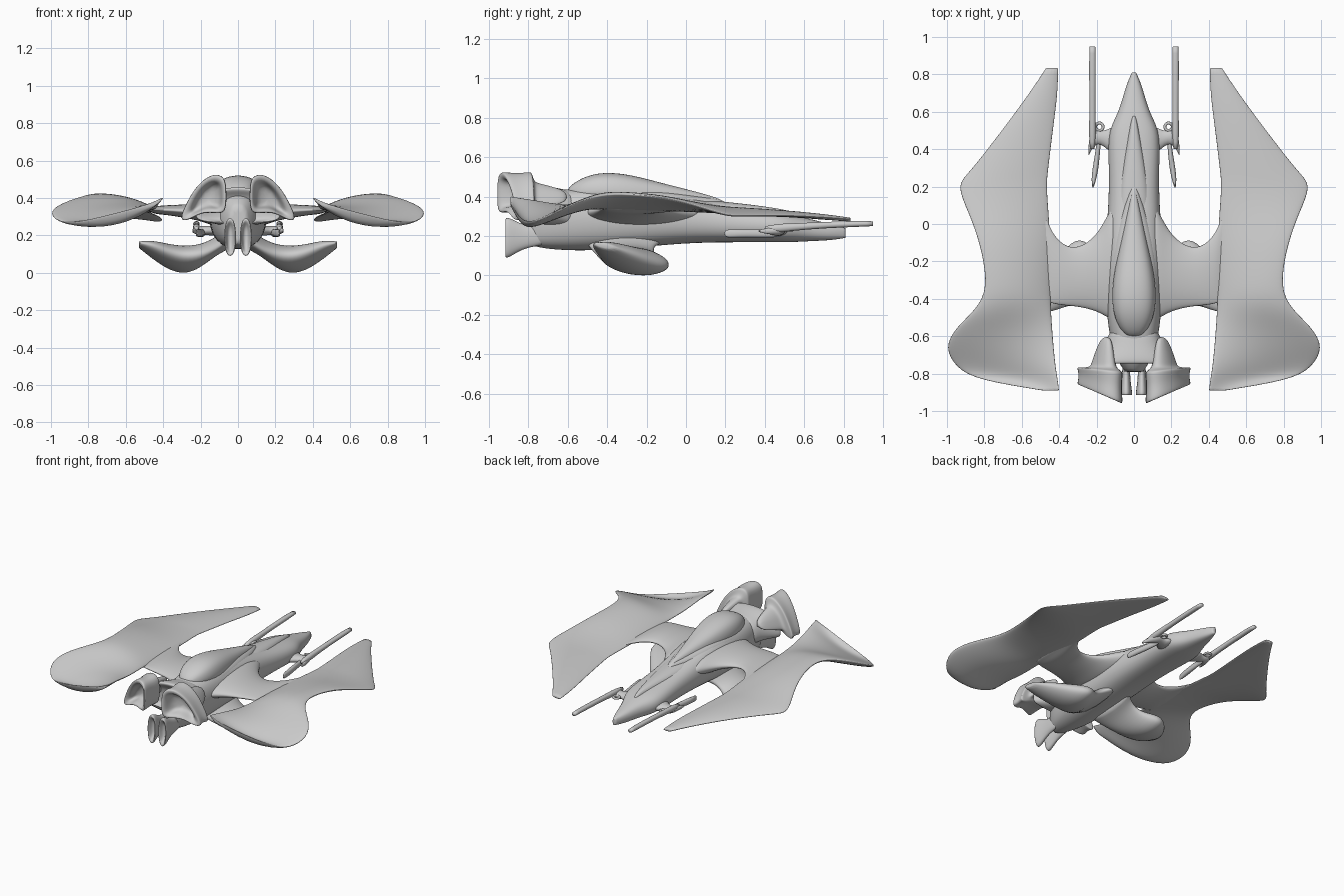
import bpy, bmesh, math
from mathutils import Vector


def loft(name, rings, mirror=False, levels=2, crease=0.0):
    """Skin a list of equal-length closed rings, cap the ends, smooth it."""
    bm = bmesh.new()
    rows = [[bm.verts.new(p) for p in r] for r in rings]
    n = len(rows[0])
    for a, b in zip(rows, rows[1:]):
        for i in range(n):
            j = (i + 1) % n
            bm.faces.new((a[i], a[j], b[j], b[i]))
    caps = [bm.faces.new(rows[0]), bm.faces.new(rows[-1])]
    layer = bm.edges.layers.float.new("crease_edge")
    for f in caps:
        for e in f.edges:
            e[layer] = crease
    bmesh.ops.recalc_face_normals(bm, faces=bm.faces)
    me = bpy.data.meshes.new(name)
    bm.to_mesh(me)
    bm.free()
    me.polygons.foreach_set("use_smooth", [True] * len(me.polygons))
    ob = bpy.data.objects.new(name, me)
    bpy.context.collection.objects.link(ob)
    if mirror:
        ob.modifiers.new("mirror", "MIRROR").use_mirror_merge = False
    sub = ob.modifiers.new("smooth", "SUBSURF")
    sub.levels = sub.render_levels = levels
    return ob


def oval(y, w, zb, zw, zt, cx=0.0, n=12, power=0.8):
    """Cross-section across y: half width w, widest at height zw."""
    pts = []
    for i in range(n):
        a = 2 * math.pi * i / n
        c, s = math.cos(a), math.sin(a)
        h = (zt - zw) if s > 0 else (zw - zb)
        pts.append((cx + w * math.copysign(abs(c) ** power, c), y,
                    zw + h * math.copysign(abs(s) ** power, s)))
    return pts


def blade(a, b, thick, bump=0.0):
    """Thin lens section from edge point a to edge point b."""
    a, b = Vector(a), Vector(b)
    us = (0, .05, .25, .5, .75, .95, 1)

    def pt(u, side):
        p = a.lerp(b, u)
        p.z += bump * 4 * u * (1 - u) + side * thick * (u * (1 - u)) ** .5
        return p
    return [pt(u, 1) for u in us] + [pt(u, -1) for u in us[-2:0:-1]]


# Main hull: y, half width, bottom, widest height, top
loft("hull", [oval(*s) for s in (
    (-.79, .05, .15, .25, .36), (-.72, .10, .13, .29, .43), (-.60, .135, .12, .30, .44),
    (-.45, .155, .12, .30, .46), (-.20, .16, .14, .29, .45), (0, .15, .16, .28, .405),
    (.20, .135, .165, .26, .36), (.43, .145, .165, .25, .33), (.52, .13, .165, .24, .315),
    (.60, .085, .17, .23, .295), (.70, .055, .175, .22, .27), (.76, .035, .18, .22, .255),
    (.81, .012, .19, .215, .24))], crease=.7)

# Canopy dome tapering into the spine
loft("canopy", [oval(*s) for s in (
    (-.61, .04, .38, .41, .44), (-.53, .10, .38, .42, .50), (-.42, .125, .38, .42, .53),
    (-.28, .115, .36, .41, .515), (-.12, .08, .34, .39, .47), (.04, .045, .32, .37, .43),
    (.21, .006, .33, .36, .38))])

# Layered back plates, each one ending in a point
loft("shoulder_plate", [oval(*s) for s in (
    (-.56, .12, .30, .36, .42), (-.40, .145, .30, .36, .45), (-.15, .13, .30, .36, .445),
    (.05, .075, .30, .35, .405), (.22, .01, .31, .35, .385))])
loft("tail_plate", [oval(*s) for s in (
    (-.05, .10, .28, .33, .40), (.15, .095, .27, .31, .38), (.35, .06, .26, .30, .36),
    (.60, .01, .25, .28, .32))])

# Main wings: y, inner x, outer x, inner z, outer z, bump, thickness
loft("main_wing", [blade((xi, y, zi), (xo, y, zo), t, b) for y, xi, xo, zi, zo, b, t in (
    (-.89, .40, .49, .40, .36, -.01, .025), (-.835, .40, .84, .395, .27, -.06, .04),
    (-.77, .41, .96, .385, .265, -.05, .05), (-.66, .42, 1.025, .36, .32, -.03, .055),
    (-.55, .43, .96, .345, .37, -.01, .055), (-.43, .44, .82, .34, .41, .015, .055),
    (-.30, .44, .79, .335, .415, .01, .055), (-.10, .44, .83, .33, .395, .01, .05),
    (.06, .45, .89, .325, .35, .01, .045), (.21, .46, .96, .32, .30, .02, .04),
    (.27, .455, .89, .315, .30, .02, .04), (.50, .43, .71, .305, .305, .01, .035),
    (.70, .405, .56, .29, .295, .005, .03), (.835, .405, .47, .28, .285, 0, .02))],
    mirror=True, crease=.8)

# Wing roots joining hull and wings: x, front y, rear y, z, thickness
loft("wing_root", [blade((x, y0, z), (x, y1, z), t) for x, y0, y1, z, t in (
    (.08, -.54, .16, .32, .16), (.14, -.51, .06, .32, .14), (.20, -.47, -.06, .325, .10),
    (.30, -.445, -.13, .33, .07), (.38, -.44, -.11, .335, .055), (.44, -.43, -.04, .335, .045),
    (.47, -.42, .05, .335, .02), (.50, -.40, .05, .338, .008))], mirror=True)

# Lower scoop fins: x, front y, front z, rear y, rear z, thickness
loft("lower_fin", [blade((x, y0, z0), (x, y1, z1), t) for x, y0, z0, y1, z1, t in (
    (.05, -.52, .18, -.10, .19, .12), (.12, -.48, .13, -.17, .15, .10),
    (.20, -.44, .095, -.15, .08, .13), (.29, -.43, .085, -.05, .045, .155),
    (.38, -.45, .115, -.14, .06, .13), (.46, -.48, .15, -.24, .10, .09),
    (.53, -.47, .16, -.36, .14, .03))], mirror=True, crease=.5)

# Hollow front pods on flared necks: ring y, scale, opening slant
outline = [(.06, .31), (.06, .43), (.065, .52), (.14, .535), (.22, .47),
           (.27, .39), (.325, .27), (.26, .28), (.20, .32), (.13, .32)]


def pod_ring(y, s, slant):
    cx, cz = .14, .40
    return [(cx + (x - cx) * s, y + slant * (x - .1), cz + (z - cz) * s) for x, z in outline]


loft("front_pod", [pod_ring(*r) for r in (
    (-.60, .2, 0), (-.68, .4, 0), (-.74, .52, 0), (-.77, .58, 0), (-.785, .96, .1),
    (-.795, 1.0, .12), (-.86, .92, .25), (-.935, 1.0, .4), (-.945, .94, .4),
    (-.935, .66, .35), (-.85, .55, .2))], mirror=True)

# Flared collar behind the pods
loft("neck_collar", [oval(*s) for s in (
    (-.54, .13, .22, .32, .43), (-.63, .15, .24, .32, .44), (-.70, .195, .25, .31, .46),
    (-.75, .25, .26, .30, .465), (-.745, .21, .27, .31, .44), (-.70, .12, .27, .31, .40))])

# Lower jaw blades
loft("jaw_blade", [oval(*s, cx=.042, n=8) for s in (
    (-.70, .022, .15, .20, .25), (-.80, .022, .14, .195, .25), (-.86, .028, .11, .19, .28),
    (-.915, .038, .07, .19, .31), (-.92, .026, .10, .19, .28), (-.88, .015, .13, .19, .25))],
    mirror=True)

# Rear gun barrels with brackets and spikes
loft("gun_barrel", [oval(y, w, z - h, z, z + h, cx=.222, n=8) for y, w, z, h in (
    (.40, .012, .235, .015), (.48, .022, .24, .025), (.54, .018, .245, .02),
    (.70, .018, .255, .017), (.88, .02, .262, .017), (.95, .016, .262, .013))],
    mirror=True, levels=1, crease=.8)
loft("gun_bracket", [blade((x, y0, .225), (x, y1, .225), t) for x, y0, y1, t in (
    (.10, .36, .54, .07), (.145, .40, .50, .05), (.18, .43, .50, .05),
    (.215, .42, .51, .05), (.235, .38, .48, .03), (.245, .355, .41, .02))], mirror=True, levels=1)
loft("gun_prong", [oval(y, w, .19, .21, .235, cx=x, n=8) for y, x, w in (
    (.48, .185, .014), (.40, .192, .012), (.30, .205, .018), (.24, .215, .014),
    (.19, .22, .004))], mirror=True, levels=1)

# Small ring on each bracket
bpy.ops.mesh.primitive_torus_add(major_radius=.02, minor_radius=.008, major_segments=20,
                                 minor_segments=8)
ring = bpy.context.object
ring.name = "bracket_ring"
for v in ring.data.vertices:
    v.co += Vector((.185, .52, .23))
ring.modifiers.new("mirror", "MIRROR")
bpy.ops.object.shade_smooth()
